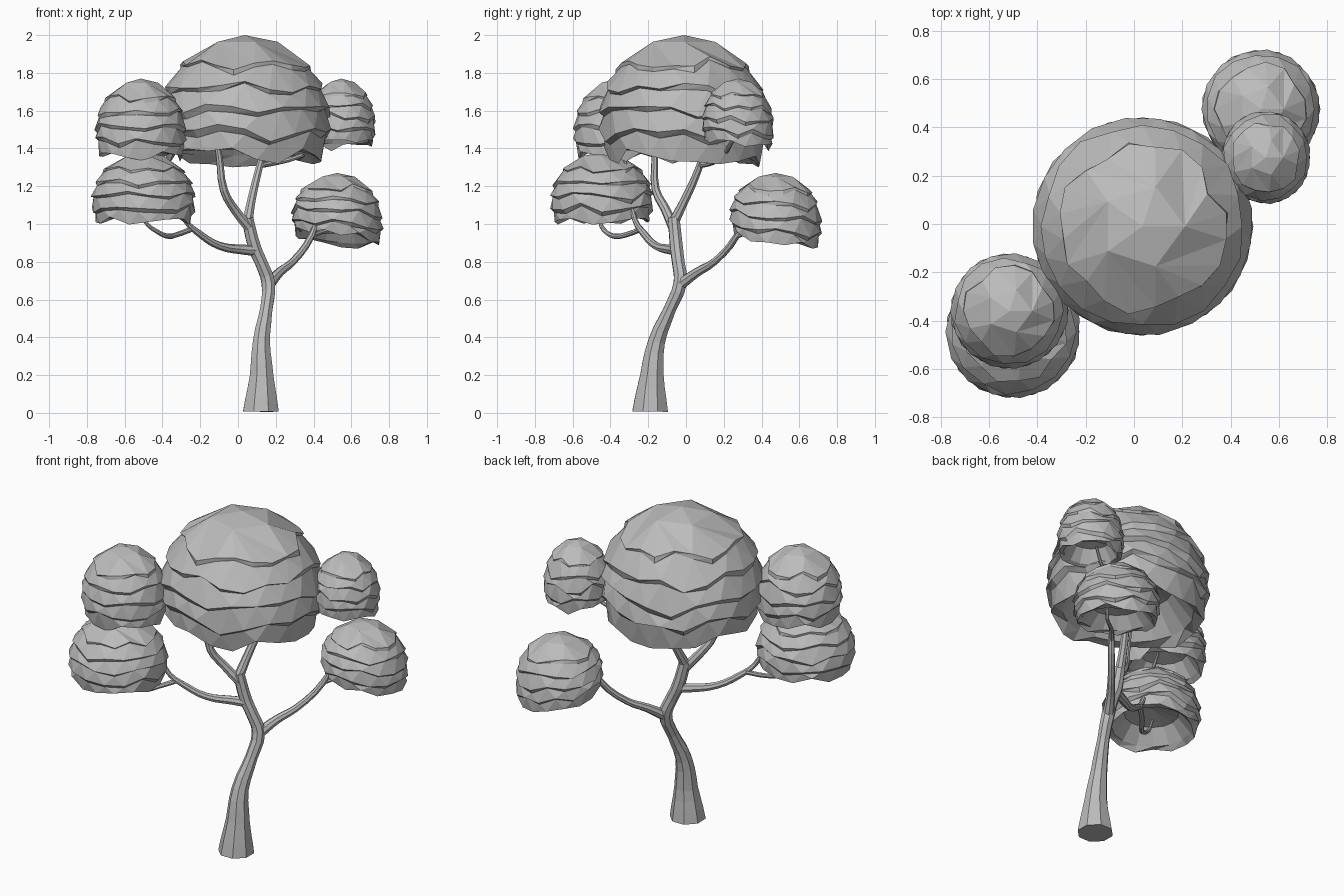
import bpy, bmesh, random
from math import sin, cos, pi, radians

random.seed(7)
cube = bpy.data.objects.get("Cube")
if cube:
    bpy.data.objects.remove(cube, do_unlink=True)

grey = bpy.data.materials.new("plain_grey")
grey.use_nodes = True
colour = (0.5, 0.5, 0.5, 1)
grey.diffuse_color = colour
grey.node_tree.nodes["Principled BSDF"].inputs["Base Color"].default_value = colour


def add_object(name, mesh):
    mesh.materials.clear()
    mesh.materials.append(grey)
    for p in mesh.polygons:
        p.use_smooth = False
    ob = bpy.data.objects.new(name, mesh)
    bpy.context.collection.objects.link(ob)
    return ob


# Wood: tapering eight-sided sweeps along smooth paths
def limb(name, points):
    curve = bpy.data.curves.new(name + "_path", "CURVE")
    curve.dimensions = "3D"
    curve.bevel_depth = 1
    curve.bevel_resolution = 2
    curve.resolution_u = 3
    curve.use_fill_caps = True
    spline = curve.splines.new("BEZIER")
    spline.bezier_points.add(len(points) - 1)
    for bp, (x, y, z, r) in zip(spline.bezier_points, points):
        bp.co = (x, y, z)
        bp.radius = r
        bp.handle_left_type = bp.handle_right_type = "AUTO"
    helper = bpy.data.objects.new(name + "_path", curve)
    bpy.context.collection.objects.link(helper)
    bpy.context.view_layer.update()
    mesh = bpy.data.meshes.new_from_object(
        helper.evaluated_get(bpy.context.evaluated_depsgraph_get()))
    bpy.data.objects.remove(helper, do_unlink=True)
    return add_object(name, mesh)


trunk = limb("trunk", [
    (.121, -.19, .01, .102), (.125, -.18, .2, .067), (.124, -.155, .38, .048),
    (.15, -.085, .55, .035), (.16, -.03, .69, .038), (.125, -.04, .79, .035),
    (.09, -.05, .87, .036), (.05, -.065, 1.03, .033)])
# Level the flared foot
for v in trunk.data.vertices:
    if v.co.z < .04:
        v.co.z = .005 + max(0, v.co.z) * .2

limb("right_crown_branch", [
    (.06, -.065, .98, .029), (-.02, -.11, 1.08, .025), (-.075, -.16, 1.18, .022),
    (-.1, -.165, 1.36, .018), (-.12, -.17, 1.46, .012)])
limb("left_crown_branch", [
    (.05, -.065, 1.01, .029), (.07, -.01, 1.12, .024), (.1, .05, 1.25, .021),
    (.13, .09, 1.37, .018), (.15, .1, 1.47, .012)])
limb("left_upper_branch", [
    (.11, .07, 1.31, .016), (.2, .14, 1.325, .014), (.3, .18, 1.35, .013),
    (.42, .23, 1.41, .011), (.5, .27, 1.5, .008)])
limb("left_lower_branch", [
    (.162, -.03, .68, .032), (.22, .06, .745, .025), (.29, .15, .80, .02),
    (.39, .27, .94, .018), (.42, .31, 1.04, .01)])
limb("left_lower_twig", [
    (.385, .265, .935, .014), (.45, .34, .96, .012), (.53, .4, .97, .01), (.56, .45, 1.06, .008)])
limb("right_lower_branch", [
    (.1, -.05, .86, .03), (.02, -.085, .865, .026), (-.1, -.16, .885, .021),
    (-.2, -.22, .945, .019), (-.28, -.27, 1.02, .014), (-.38, -.31, 1.25, .012),
    (-.46, -.34, 1.44, .008)])
limb("right_lower_twig", [
    (-.24, -.235, .975, .015), (-.32, -.31, .945, .014), (-.37, -.375, .935, .014),
    (-.42, -.42, .955, .013), (-.49, -.455, 1.01, .01), (-.52, -.46, 1.09, .008)])


# Foliage: domes of overlapping shingled layers with jagged lower edges
def foliage(name, centre, radius, top, height, layers, sides, lean=(0, 0)):
    bm = bmesh.new()
    end = radians(118)
    rings = []

    def ring(level, scale, wave, turn=0, snap=1):
        """One loop round the dome; level 0 is the top and 1 the rim."""
        loop = []
        for i in range(sides):
            a = 2 * pi * (i // snap * snap + turn / 2) / sides
            t = min(1.07, max(.04, level + wave[i]))
            c = 1 - t * (1 - cos(end))
            r = max(0, 1 - c * c) ** .5 * scale
            x, y = radius[0] * r * cos(a), radius[1] * r * sin(a)
            z = top - height * t + t * (lean[0] * x + lean[1] * y)
            loop.append(bm.verts.new((centre[0] + x, centre[1] + y, z)))
        rings.append(loop)

    def zigzag(size):
        p, q = random.uniform(0, 6), random.uniform(0, 6)
        return [size * (.55 * cos(4 * 2 * pi * i / sides + p) + .4 * cos(7 * 2 * pi * i / sides + q)
                        + random.uniform(-.4, .4)) for i in range(sides)]

    step = .91 / layers
    flat = [0] * sides
    # Chunky five-sided cap
    ring(.053, 1, flat, snap=sides // 5)
    for k in range(1, layers + 1):
        level = .05 + step * k
        wave = zigzag(step * (.23 + .05 * min(k, 3)))
        ring(level, 1.012, wave, k)
        if k < layers:
            lip = [w + random.uniform(.012, .06) for w in wave]
            ring(level, .955, lip, k)
    # Hollow underside
    ring(.92, .86, flat, layers)
    ring(.7, .55, flat, layers)

    for upper, lower in zip(rings, rings[1:]):
        for i in range(sides):
            j = (i + 1) % sides
            bm.faces.new((upper[i], lower[i], upper[j]))
            bm.faces.new((lower[i], lower[j], upper[j]))
    for loop, z in ((rings[0], top), (rings[-1], top - height * .62)):
        tip = bm.verts.new((centre[0], centre[1], z))
        for i in range(sides):
            bm.faces.new((loop[i], loop[(i + 1) % sides], tip))
    bmesh.ops.remove_doubles(bm, verts=bm.verts, dist=.0005)
    bmesh.ops.recalc_face_normals(bm, faces=bm.faces)
    mesh = bpy.data.meshes.new(name)
    bm.to_mesh(mesh)
    bm.free()
    add_object(name, mesh)


foliage("crown_foliage", (.035, -.01), (.455, .45), 2, .675, 5, 20, (0, -.05))
foliage("right_upper_foliage", (-.515, -.36), (.243, .238), 1.77, .425, 5, 15, (-.03, 0))
foliage("right_lower_foliage", (-.5, -.445), (.278, .275), 1.38, .38, 5, 15)
foliage("left_upper_foliage", (.545, .275), (.185, .192), 1.77, .36, 5, 15, (0, -.12))
foliage("left_lower_foliage", (.525, .475), (.244, .246), 1.27, .365, 5, 15, (-.13, -.17))
